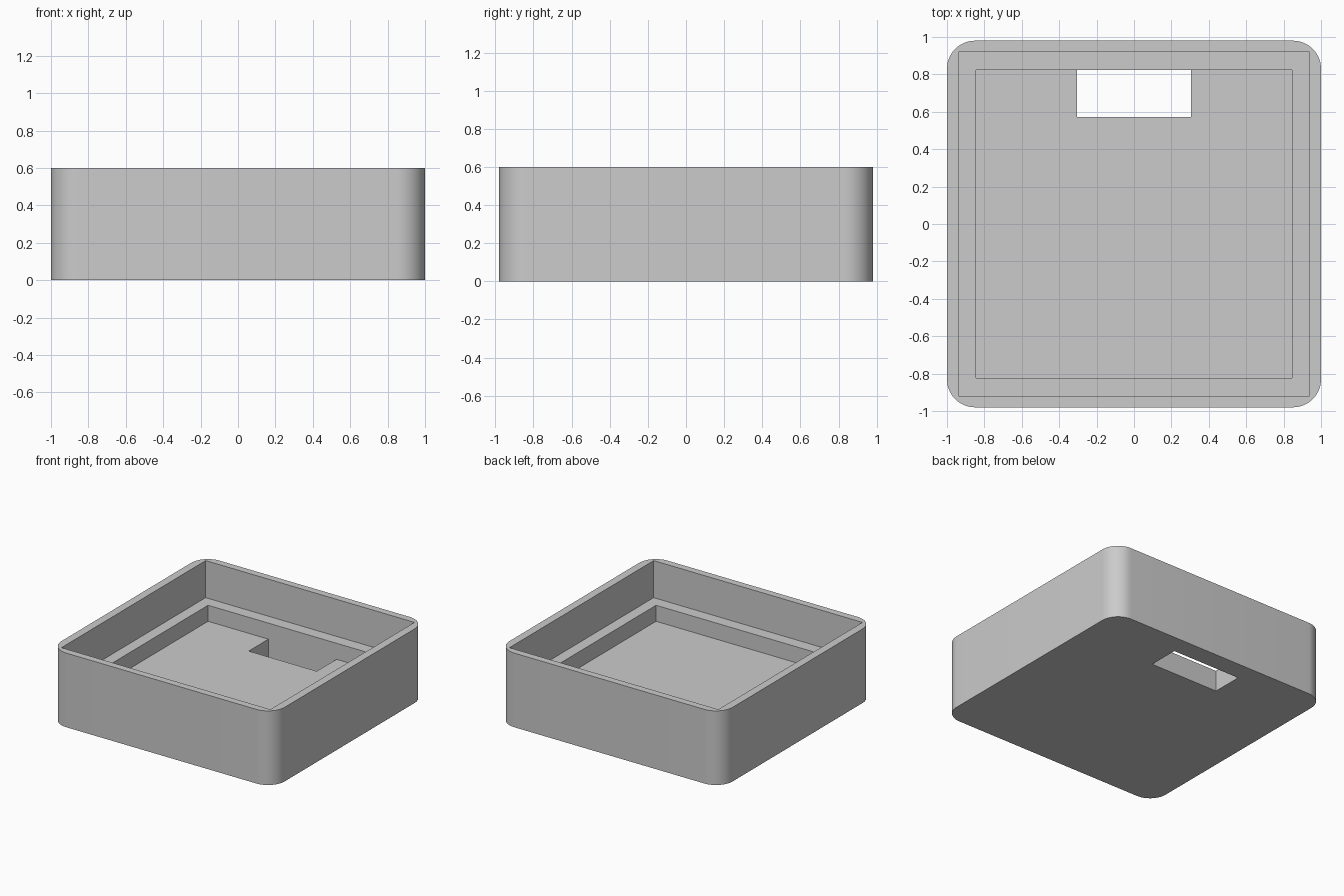
import bpy
import bmesh

# Remove the default cube only
default = bpy.data.objects.get("Cube")
if default:
    bpy.data.objects.remove(default, do_unlink=True)

WIDTH, DEPTH, HEIGHT = 2.0, 1.96, 0.6
CORNER = 0.15
LEDGE_Z, FLOOR_Z = 0.30, 0.17
SLOT_FRONT, SLOT_BACK = 0.572, 0.824


def box(name, half_x, y0, y1, z0, z1, corner=0.0):
    """Box centred on x, with optionally rounded vertical edges."""
    bm = bmesh.new()
    bmesh.ops.create_cube(bm, size=1)
    for v in bm.verts:
        v.co.x *= 2 * half_x
        v.co.y = y0 if v.co.y < 0 else y1
        v.co.z = z0 if v.co.z < 0 else z1
    if corner:
        upright = [e for e in bm.edges
                   if abs(e.verts[0].co.z - e.verts[1].co.z) > 0.1]
        bmesh.ops.bevel(bm, geom=upright, offset=corner, segments=14,
                        profile=0.5, affect='EDGES')
    mesh = bpy.data.meshes.new(name)
    bm.to_mesh(mesh)
    bm.free()
    obj = bpy.data.objects.new(name, mesh)
    bpy.context.collection.objects.link(obj)
    return obj


# Outer block with rounded corners
tray = box("tray", WIDTH / 2, -DEPTH / 2, DEPTH / 2, 0, HEIGHT, CORNER)

grey = bpy.data.materials.new("plain_grey")
grey.use_nodes = True
grey.diffuse_color = (0.6, 0.6, 0.6, 1)
grey.node_tree.nodes["Principled BSDF"].inputs["Base Color"].default_value = (0.6, 0.6, 0.6, 1)
tray.data.materials.append(grey)

bpy.context.view_layer.objects.active = tray
tray.select_set(True)

# Upper recess, lower recess inside the ledge, and slot through the floor
cutters = [
    box("upper_recess", 0.935, -0.922, 0.922, LEDGE_Z, HEIGHT + 0.2),
    box("lower_recess", 0.845, -SLOT_BACK, SLOT_BACK, FLOOR_Z, HEIGHT + 0.1),
    box("floor_slot", 0.305, SLOT_FRONT, SLOT_BACK, -0.1, FLOOR_Z + 0.05),
]
for cutter in cutters:
    cutter.hide_render = True
    mod = tray.modifiers.new(cutter.name, 'BOOLEAN')
    mod.operation = 'DIFFERENCE'
    mod.solver = 'EXACT'
    mod.object = cutter
    bpy.ops.object.modifier_apply(modifier=mod.name)
    bpy.data.objects.remove(cutter, do_unlink=True)

# Smooth corners, sharp edges elsewhere
bpy.ops.object.shade_smooth_by_angle(angle=0.5)
